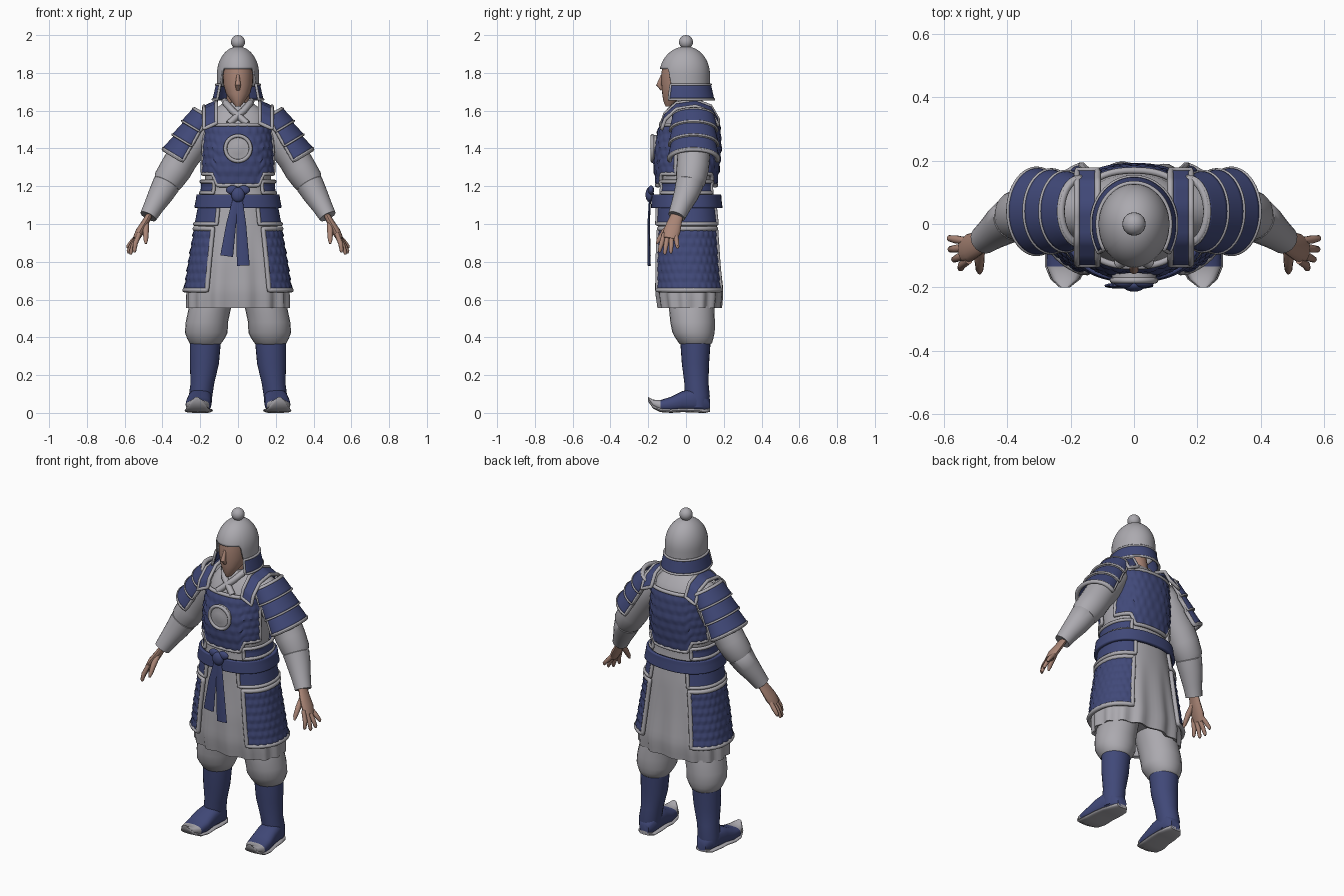
import bpy, bmesh
from math import sin, cos, pi, radians, asin
from mathutils import Vector, Matrix

if "Cube" in bpy.data.objects:
    bpy.data.objects.remove(bpy.data.objects["Cube"])


def material(name, rgb):
    m = bpy.data.materials.new(name)
    m.use_nodes = True
    color = (*rgb, 1)
    m.diffuse_color = color
    m.node_tree.nodes["Principled BSDF"].inputs["Base Color"].default_value = color
    return m


grey = material("grey cloth", (.41, .40, .43))
blue = material("blue armour", (.052, .066, .19))
skin = material("skin", (.40, .235, .18))
made = []


def link(name, data, mats, mirror):
    ob = bpy.data.objects.new(name, data)
    bpy.context.collection.objects.link(ob)
    for m in mats:
        data.materials.append(m)
    if mirror:
        ob.modifiers.new("Mirror", "MIRROR").use_mirror_merge = False
    return ob


def finish(name, bm, mats, mirror=False):
    bmesh.ops.remove_doubles(bm, verts=bm.verts, dist=.0002)
    bmesh.ops.recalc_face_normals(bm, faces=bm.faces)
    me = bpy.data.meshes.new(name)
    bm.to_mesh(me)
    bm.free()
    ob = link(name, me, mats, mirror)
    made.append(ob)
    return ob


def lerp(a, b, t):
    return a + (b - a) * t


def step(a, b, t):
    t = min(max((t - a) / (b - a), 0), 1)
    return t * t * (3 - 2 * t)


def along(rows, key):
    """Blend the rows of a table whose first column rises."""
    for lo, hi in zip(rows, rows[1:]):
        if key <= hi[0]:
            t = max((key - lo[0]) / (hi[0] - lo[0]), 0)
            return [lerp(p, q, t) for p, q in zip(lo, hi)]
    return rows[-1]


def ring(c, ax, ay, n=24, e=1):
    pts = []
    for i in range(n):
        s, k = sin(2 * pi * i / n), cos(2 * pi * i / n)
        s, k = [(1 if w > 0 else -1) * abs(w) ** e for w in (s, k)]
        pts.append(Vector(c) + Vector(ax) * k + Vector(ay) * s)
    return pts


def loft(name, rings, mats, mirror=False, rule=None):
    bm = bmesh.new()
    rows = [[bm.verts.new(p) for p in r] for r in rings]
    n = len(rows[0])
    for a, b in zip(rows, rows[1:]):
        for i in range(n):
            bm.faces.new((a[i], a[(i + 1) % n], b[(i + 1) % n], b[i]))
    bm.faces.new(rows[0])
    bm.faces.new(rows[-1])
    if rule:
        for f in bm.faces:
            f.material_index = rule(f.calc_center_median())
    return finish(name, bm, mats, mirror)


def limb(name, pts, mat, mirror=True, fa=1, fb=1, n=16):
    """Tapered tube through points of x, y, z, radius."""
    ps = [Vector(p[:3]) for p in pts]
    rings = []
    for i, p in enumerate(pts):
        t = (ps[min(i + 1, len(ps) - 1)] - ps[max(i - 1, 0)]).normalized()
        a = t.cross(Vector((0, 1, 0))).normalized()
        rings.append(ring(ps[i], a * p[3] * fa, t.cross(a) * p[3] * fb, n))
    return loft(name, rings, [mat], mirror)


def stack(name, rows, mat, mirror=False):
    """Level rings from rows of z, x, y, x radius, y radius."""
    return loft(name, [ring((x, y, z), (a, 0, 0), (0, b, 0)) for z, x, y, a, b in rows], [mat], mirror)


def blob(name, c, size, mat, mirror=False):
    bm = bmesh.new()
    bmesh.ops.create_uvsphere(bm, u_segments=20, v_segments=12, radius=1,
                              matrix=Matrix.Translation(c) @ Matrix.Diagonal((*size, 1)))
    return finish(name, bm, [mat], mirror)


def cord(name, pts, r, mat, cyclic=False, mirror=False):
    cu = bpy.data.curves.new(name, "CURVE")
    cu.dimensions = "3D"
    cu.bevel_depth = r
    cu.bevel_resolution = 2
    cu.use_fill_caps = True
    sp = cu.splines.new("POLY")
    sp.points.add(len(pts) - 1)
    for q, p in zip(sp.points, pts):
        q.co = (*p, 1)
    sp.use_cyclic_u = cyclic
    return link(name, cu, [mat], mirror)


def panel(name, f, mat=blue, rows=0, cols=0, nu=24, nv=12, thick=.012, trim=.011, mirror=False):
    """Curved plate over f(u, v, height), with optional scales and an edge cord."""
    if rows:
        nu, nv = cols * 4, rows * 4

    def bump(u, v):
        if not rows or v >= 1:
            return 0
        c = (u * cols + .5 * (int(v * rows) % 2)) % 1
        return .009 * (v * rows % 1) * (1 - (2 * c - 1) ** 2)
    bm = bmesh.new()
    grid = [[bm.verts.new(f(i / nu, j / nv, bump(i / nu, j / nv))) for i in range(nu + 1)]
            for j in range(nv + 1)]
    for a, b in zip(grid, grid[1:]):
        for i in range(nu):
            bm.faces.new((a[i], a[i + 1], b[i + 1], b[i]))
    ob = finish(name, bm, [mat], mirror)
    sol = ob.modifiers.new("Thickness", "SOLIDIFY")
    sol.thickness, sol.offset = thick, 0
    if trim:
        edge = [(i / nu, 0) for i in range(nu)] + [(1, j / nv) for j in range(nv)]
        edge += [(1 - u, 1 - v) for u, v in edge]
        cord(name + "_trim", [f(u, v, .004) for u, v in edge], trim, grey, True, mirror)
    return ob


# Body shape: z, half width, front, back
BODY = [(.55, .28, -.155, .195), (.64, .28, -.17, .205), (.8, .255, -.17, .19),
        (1, .22, -.16, .175), (1.13, .195, -.155, .16), (1.2, .185, -.15, .155),
        (1.3, .19, -.165, .17), (1.4, .185, -.165, .18), (1.5, .175, -.14, .175),
        (1.55, .175, -.12, .165), (1.6, .15, -.09, .13), (1.63, .1, -.07, .1), (1.66, .065, -.05, .075)]


def body(deg, z, h=0):
    _, rx, yf, yb = along(BODY, z)
    s, c = sin(radians(deg)), cos(radians(deg))
    s, c = [(1 if w > 0 else -1) * abs(w) ** .85 for w in (s, c)]
    return Vector(((rx + h) * s, (yf + yb) / 2 - ((yb - yf) / 2 + h) * c, z))


def wrap(name, a0, a1, top, low, lift=0, **kw):
    low_at = low if callable(low) else lambda a: low
    return panel(name, lambda u, v, h: body(lerp(a0, a1, u), lerp(top, low_at(lerp(a0, a1, u)), v), h + lift), **kw)


# Robe with a pleated skirt
def robe_ring(z, inset=.012):
    pleat = .008 * max(0, 1 - z) / .4
    return [body(a, z, pleat * sin(radians(a * 14)) - inset) for a in range(0, 360, 4)]


loft("robe", [robe_ring(.62, .06), robe_ring(.56, .03)] + [robe_ring(.555 + i * .034) for i in range(33)], [grey])
for side in (1, -1):
    cord("collar", [(side * x, y, z) for x, y, z in
                    ((.07, .05, 1.65), (.065, -.04, 1.64), (.03, -.085, 1.6), (-.05, -.125, 1.53))], .018, grey)


# Chest and back armour, waist plates, hip plates and skirt plates
def chest_low(a):
    off = abs((a + 90) % 180 - 90)
    return lerp(1.205, 1.265, step(30, 42, off))


wrap("chest_armour", -74, 74, 1.525, chest_low, rows=6, cols=11)
wrap("back_armour", 106, 254, 1.55, chest_low, rows=6, cols=11)
wrap("waist_plate", 38, 142, 1.225, 1.165, .004, mirror=True, trim=.01)
wrap("belt", 0, 360, 1.155, 1.085, .018, nu=64, trim=0, thick=.02)
wrap("hip_plate", 26, 150, 1.1, 1.0, .004, mirror=True)
wrap("skirt_plate", 32, 148, .975, .65, rows=7, cols=11, mirror=True, trim=.013)

# Shoulder straps
STRAP = [(0, -.128, 1.53), (.2, -.11, 1.58), (.4, -.05, 1.635), (.6, .05, 1.65), (.8, .13, 1.62), (1, .17, 1.55)]


def strap(u, v, h):
    _, y, z = along(STRAP, v)
    return Vector((lerp(.115, .18, u), y, z + h - .03 * u))


panel("shoulder_strap", strap, nu=4, nv=20, trim=.01, mirror=True)

# Round chest mirror
loft("chest_disc", [ring((0, y, 1.4), (r, 0, 0), (0, 0, r), 40) for y, r in
                    ((-.15, .07), (-.18, .07), (-.178, .055), (-.186, .03))], [grey])
cord("disc_rim", ring((0, -.178, 1.4), (.067, 0, 0), (0, 0, .067), 40), .01, grey, True)

# Sash knot and tails
blob("sash_knot", (0, -.192, 1.155), (.036, .022, .04), blue)
blob("sash_bow", (.03, -.185, 1.18), (.034, .016, .024), blue, True)
for tip, low in ((-.06, .83), (.028, .78)):
    limb("sash_tail", [(tip * .1, -.19, 1.14, .02), (tip * .6, -.198, 1, .026),
                       (tip, -.195, low, .034)], blue, False, 1, .25)

# Lamellar shoulder guards in three overlapping rows
down = Vector((.515, 0, -.857))
out = Vector((.857, 0, .515))


def shoulder(u, v, h):
    a = lerp(-1.75, 1.75, u)
    flare = .012 * (v * 3 % 1 if v < 1 else 1)
    c = Vector((.172, .04, 1.572)) + down * .265 * v
    return c + out * (lerp(.072, .09, v) + flare + h) * cos(a) + Vector((0, lerp(.105, .12, v) + flare + h, 0)) * sin(a)


for i in range(3):
    panel("shoulder_lame", lambda u, v, h: shoulder(u, (i + v * .98) / 3, h), nv=6, trim=.006, mirror=True)
panel("shoulder_border", lambda u, v, h: shoulder(u, v, h - .008), nv=18, trim=.012, mirror=True, thick=.006)

# Sleeves and forearm guards
limb("sleeve", [(.13, .04, 1.56, .07), (.18, .04, 1.51, .09), (.24, .04, 1.43, .092), (.295, .04, 1.35, .086),
                (.33, .035, 1.29, .086), (.37, .025, 1.23, .08), (.4, .01, 1.18, .055)], grey, n=24)
limb("forearm_guard", [(.37, .022, 1.225, .06), (.38, .018, 1.21, .074), (.41, 0, 1.155, .066), (.445, -.027, 1.095, .054),
                       (.475, -.05, 1.04, .046), (.472, -.048, 1.045, .035)], grey, n=24)

# Hands
limb("palm", [(.46, -.04, 1.065, .03), (.49, -.06, 1.01, .038), (.52, -.075, .96, .045), (.54, -.085, .92, .036)],
     skin, fa=.5)
for y0, x1, y1, z1 in ((-.115, .548, -.14, .85), (-.096, .568, -.112, .838), (-.075, .58, -.08, .845), (-.055, .583, -.045, .87)):
    limb("finger", [(.522, y0, .95, .012), (lerp(.54, x1, .5), lerp(y0, y1, .6), lerp(.94, z1, .5), .013),
                    (x1, y1, z1 + .01, .01), (x1, y1, z1, .005)], skin, n=10)
limb("thumb", [(.485, -.07, 1.01, .014), (.488, -.115, .96, .016), (.488, -.145, .915, .012), (.488, -.155, .895, .005)], skin, n=10)

# Head and neck
stack("head", [(1.622, 0, -.09, .014, .018), (1.65, 0, -.078, .036, .042), (1.69, 0, -.052, .064, .074),
               (1.74, 0, -.036, .078, .094), (1.8, 0, -.03, .08, .1), (1.86, 0, -.02, .08, .1)], skin)
limb("neck", [(0, .035, 1.6, .06), (0, .01, 1.74, .06)], skin, False)
limb("nose", [(0, -.125, 1.79, .007), (0, -.143, 1.735, .015), (0, -.125, 1.712, .01)], skin, False)


# Helmet bowl with a face opening, neck guard and top knob
def dome(deg, el, h=0):
    r, s, c = cos(max(el, 0)), sin(radians(deg)), cos(radians(deg))
    z = 1.79 + (.145 * sin(el) if el > 0 else .145 * el)
    return Vector(((.107 + h) * r * s, -((.136 if c > 0 else .122) + h) * r * c, z))


def bowl(u, v, h):
    deg = 360 * u
    low = lerp(asin(.21), -.42, step(46, 58, min(deg, 360 - deg)))
    return dome(deg, lerp(low, pi / 2, v), h)


panel("helmet_bowl", bowl, grey, nu=96, nv=16, thick=.01, trim=0)
panel("neck_guard", lambda u, v, h: dome(lerp(56, 304, u), lerp(-.36, -.9, v), h + .004 + .018 * v),
      nu=40, nv=6, trim=.007)
blob("helmet_knob", (0, 0, 1.963), (.037, .037, .037), grey)

# Trousers and boots
stack("trouser_leg", [(.64, .125, .025, .11, .12), (.55, .15, .03, .112, .12), (.48, .165, .035, .112, .118),
                      (.425, .168, .04, .113, .112), (.395, .17, .045, .1, .1), (.37, .172, .05, .085, .088),
                      (.355, .172, .05, .07, .07)], grey, True)
stack("boot_shaft", [(.37, .173, .05, .082, .08), (.26, .178, .05, .077, .072), (.16, .188, .055, .063, .064),
                     (.09, .198, .06, .062, .066), (.03, .2, .06, .055, .058)], blue, True)
FOOT = [(.128, .03, .012, .07), (.1, .052, .005, .11), (.04, .062, .008, .13), (-.02, .064, .01, .115),
        (-.08, .068, .006, .085), (-.135, .062, .01, .068), (-.175, .042, .03, .07), (-.2, .012, .066, .084)]


def foot_rings(grow, sole):
    for y, w, low, high in FOOT:
        low -= .006 * sole
        high = low + .022 if sole else high
        yield ring((.203 - y * .08, y, (low + high) / 2), (w + grow, 0, 0), (0, 0, (high - low) / 2), 20, .75)


loft("boot_foot", list(foot_rings(0, 0)), [blue, grey], True, lambda c: int(c.y < -.135))
loft("boot_sole", list(foot_rings(.005, 1)), [grey], True)

# Smooth shading with sharp edges kept
bpy.ops.object.select_all(action="DESELECT")
for ob in made:
    ob.select_set(True)
bpy.context.view_layer.objects.active = made[0]
bpy.ops.object.shade_smooth_by_angle(angle=radians(42))
